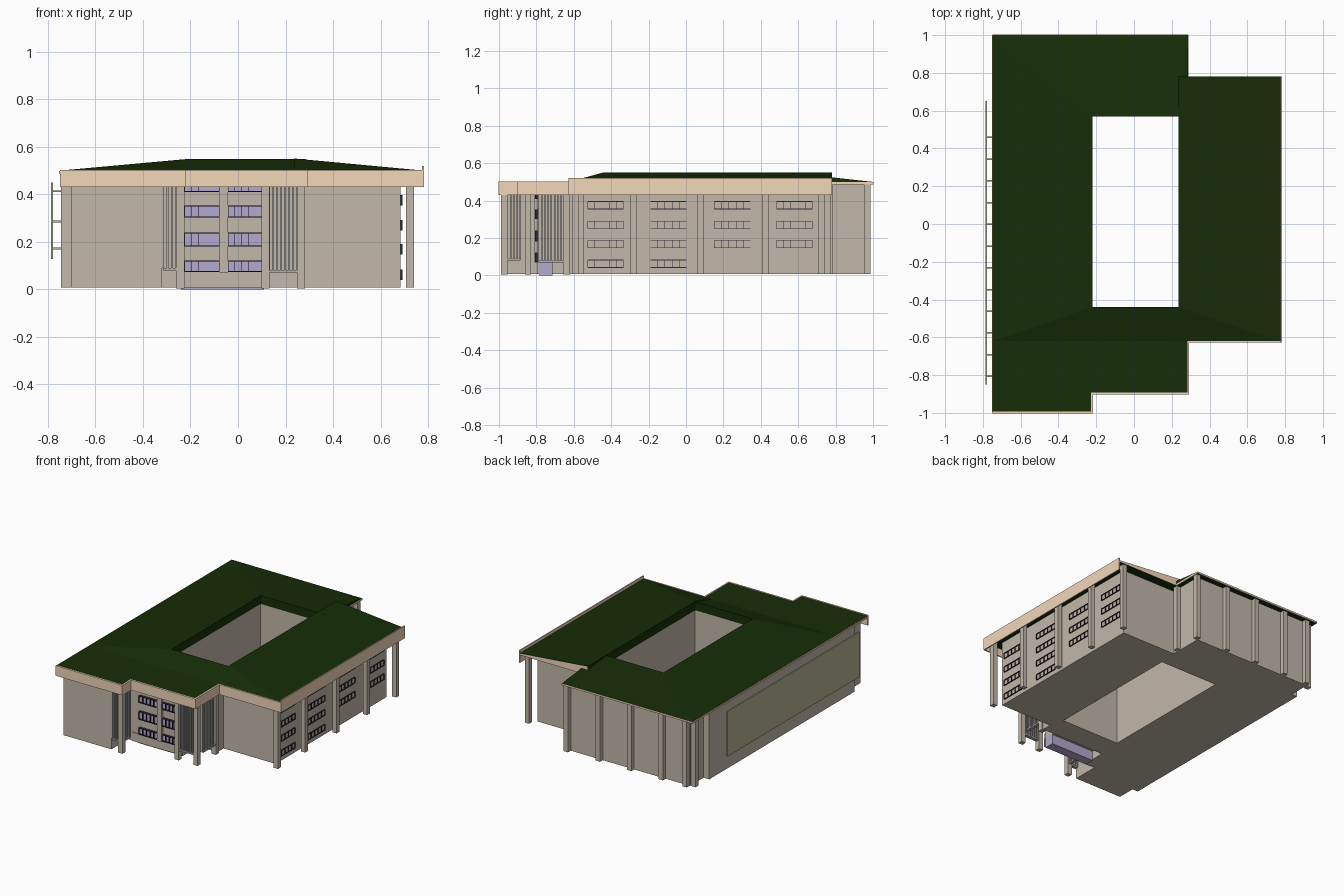
import bpy, bmesh

if "Cube" in bpy.data.objects:
    bpy.data.objects.remove(bpy.data.objects["Cube"])

def mat(name, r, g, b):
    m = bpy.data.materials.new(name)
    m.diffuse_color = (r, g, b, 1)
    m.use_nodes = True
    m.node_tree.nodes["Principled BSDF"].inputs["Base Color"].default_value = m.diffuse_color
    return m

WALL = mat("wall_plaster", .54, .48, .40)
FASCIA = mat("fascia_cream", .90, .68, .49)
ROOF = mat("roof_green", .008, .026, .002)
GLASS = mat("glass_lilac", .45, .40, .62)
FRAME = mat("frame_dark", .03, .02, .04)
SLAT = mat("slat_grey", .43, .43, .41)
SCREEN = mat("screen_olive", .48, .47, .30)

def finish(name, bm, m):
    bmesh.ops.recalc_face_normals(bm, faces=bm.faces)
    me = bpy.data.meshes.new(name)
    bm.to_mesh(me)
    bm.free()
    me.materials.append(m)
    ob = bpy.data.objects.new(name, me)
    bpy.context.collection.objects.link(ob)
    return ob

def add_box(bm, x0, x1, y0, y1, z0, z1):
    vs = bmesh.ops.create_cube(bm, size=1)["verts"]
    for v in vs:
        v.co = ((x0 + x1) / 2 + v.co.x * (x1 - x0),
                (y0 + y1) / 2 + v.co.y * (y1 - y0),
                (z0 + z1) / 2 + v.co.z * (z1 - z0))

def boxes(name, items, m):
    bm = bmesh.new()
    for b in items:
        add_box(bm, *b)
    return finish(name, bm, m)

def prism(name, top, z0, m):
    bm = bmesh.new()
    t = [bm.verts.new(p) for p in top]
    b = [bm.verts.new((p[0], p[1], z0)) for p in top]
    bm.faces.new(t)
    bm.faces.new(b[::-1])
    for i in range(len(t)):
        j = (i + 1) % len(t)
        bm.faces.new((t[i], b[i], b[j], t[j]))
    return finish(name, bm, m)

# main wall block with courtyard cut through
outline = [(-.70, -.98), (-.32, -.98), (-.32, -.62), (.27, -.62), (.27, -.55), (.685, -.55),
           (.685, .71), (.25, .71), (.25, .955), (-.70, .955)]
walls = prism("main_walls", [(x, y, .493) for x, y in outline], .008, WALL)
cutter = boxes("courtyard_cutter", [(-.225, .24, -.445, .575, -.5, 1)], WALL)
mod = walls.modifiers.new("courtyard", 'BOOLEAN')
mod.object, mod.operation, mod.solver = cutter, 'DIFFERENCE', 'EXACT'
cutter.hide_render = True
cutter.hide_set(True)
boxes("left_wall_thickening", [(-.745, -.70, -.85, .80, .008, .492)], WALL)

# green roof planes, sloping up to the courtyard
E, R = .5, .548
roof = {
    "roof_left": [(-.75, -.62, E), (-.22, -.44, R), (-.22, .57, R), (-.75, 1, E)],
    "roof_left_hip": [(-.75, -.62, E), (-.22, -.62, E), (-.22, -.44, R)],
    "roof_left_front": [(-.75, -1, E), (-.22, -1, E), (-.22, -.62, E), (-.75, -.62, E)],
    "roof_entrance": [(-.22, -.9, E), (.29, -.9, E), (.29, -.62, E), (-.22, -.62, E)],
    "roof_front_slope": [(-.22, -.62, E), (.235, -.62, E), (.235, -.44, R), (-.22, -.44, R)],
    "roof_back": [(-.22, .57, R), (.235, .57, R), (.285, 1, E), (-.75, 1, E)],
    "roof_back_corner": [(.235, .57, R), (.285, .57, R), (.285, 1, E)],
    "roof_right": [(.235, -.44, R + .003), (.78, -.625, E), (.78, .78, E), (.235, .78, R + .003)],
    "roof_right_hip": [(.235, -.625, E), (.78, -.625, E), (.235, -.44, R + .003)],
}
for n, pts in roof.items():
    prism(n, pts, .488, ROOF)

# deep fascia on front and right, thin edge on left and back
T, B, F = .008, .431, .503
boxes("deep_fascia", [
    (-.75, -.22, -1.002, -1 + T, B, F), (-.22 - T, -.218, -1, -.9, B, F),
    (-.22 - T, .29, -.902, -.9 + T, B, F), (.29 - T, .292, -.9, -.625, B, F),
    (.29 - T, .78, -.628, -.62, B, F), (.775, .783, -.628, .78, B, .52)], FASCIA)
boxes("thin_roof_edge", [(-.753, -.749, -1, 1, .487, .499), (-.75, .287, .997, 1.002, .487, .499),
                         (.283, .288, .78, 1, .487, .499)], FASCIA)
# gable end on the back of the right wing
bm = bmesh.new()
bm.faces.new([bm.verts.new(p) for p in ((.235, .781, .488), (.78, .781, .488),
                                        (.78, .781, .5), (.235, .781, .55))])
finish("right_gable_face", bm, FASCIA)

# columns
def columns(name, centres, z0=.008):
    h = .017
    boxes(name, [(x - h, x + h, y - h, y + h, z0, .489) for x, y in centres], WALL)

columns("right_columns", [(.725, y) for y in (-.59, -.28, .078, .423, .755)])
columns("back_columns", [(x, .97) for x in (.265, .01, -.24, -.49, -.68)] + [(.265, .765), (-.725, .935)])
columns("entrance_columns", [(-.243, -.972), (.265, -.845), (.115, -.845), (.265, -.637)], .004)

# central entrance bay: lilac base, solid front with window bands
boxes("entrance_glass_base", [(-.24, .11, -.785, -.715, 0, .08)], GLASS)
boxes("entrance_bay", [(-.24, .11, -.79, -.60, .07, .49)], WALL)
boxes("entrance_plinth", [(-.29, .115, -.795, -.787, .008, .07)], WALL)
boxes("bay_side_returns", [(-.32, -.24, -.79, -.61, .008, .49)], WALL)

def frame_bars(u0, u1, z0, z1, n):
    """Grid bars in the plane of the wall as (u0, u1, z0, z1)."""
    w = .002
    bars = [(u0, u1, z - w, z + w) for z in (z0, z1)]
    for i in range(n + 1):
        u = u0 + (u1 - u0) * i / n
        bars.append((u - w / 2, u + w / 2, z0, z1))
    return bars

panes, bars = [], []
for z0, z1 in ((.075, .12), (.183, .238), (.304, .35), (.412, .45)):
    for x0, x1 in ((-.225, -.078), (-.042, .10)):
        panes.append((x0, x1, -.797, -.788, z0, z1))
        bars += [(a, b, -.808, -.79, c, d) for a, b, c, d in frame_bars(x0, x1, z0, z1, 5)]
boxes("bay_window_panes", panes, GLASS)
boxes("bay_window_frames", bars, FRAME)
boxes("bay_pier", [(-.078, -.042, -.81, -.79, .07, .49)], WALL)

# framed windows along the right wing
bars = []
for i, (y0, y1) in enumerate(((-.525, -.335), (-.19, .003), (.152, .345), (.485, .675))):
    for j, z in enumerate((.042, .148, .25, .355)):
        if j == 0 and i > 1:
            continue
        bars += [(.683, .692, a, b, c, d) for a, b, c, d in frame_bars(y0, y1, z, z + .04, 5)]
boxes("right_window_frames", bars, FRAME)

# vertical slat screens beside the entrance
def slats(name, axis, u0, u1, at, z0):
    n = round((u1 - u0) / .018)
    h, items = .004, []
    for i in range(n + 1):
        u = u0 + (u1 - u0) * i / n
        items.append((u - h, u + h, at - .01, at + .01, z0, .489))
    items.append((u0, u1, at - .012, at + .012, z0 - .01, z0))
    if axis == 'y':
        items = [(c, d, a, b, e, f) for a, b, c, d, e, f in items]
    boxes(name, items, SLAT)

slats("left_front_slats", 'x', -.315, -.26, -.972, .09)
slats("left_side_slats", 'y', -.955, -.885, -.243, .09)
slats("right_front_slats", 'x', .13, .248, -.845, .08)
slats("right_side_slats", 'y', -.79, -.65, .265, .08)

# sun screen panel held off the left wall
boxes("left_screen_panel", [(-.787, -.778, -.85, .65, .127, .45)], SCREEN)
boxes("left_screen_brackets", [(-.78, -.74, -.807 + i * .115 - .004, -.807 + i * .115 + .004, z - .004, z + .004)
                               for i in range(12) for z in (.172, .285, .413)], SCREEN)
